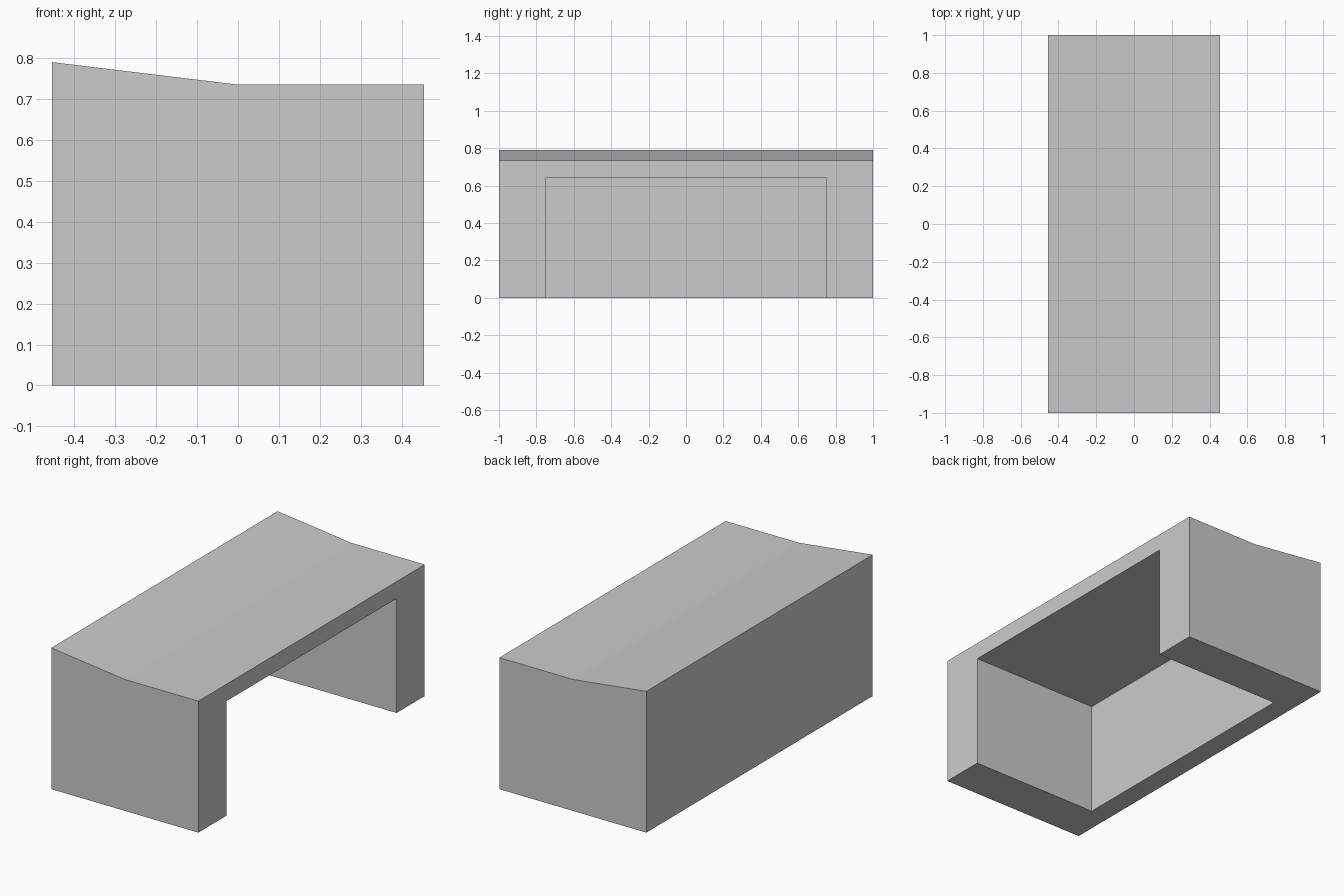
import bpy, bmesh

if "Cube" in bpy.data.objects:
    bpy.data.objects.remove(bpy.data.objects["Cube"])

HALF_X, HALF_Y = 0.455, 1.0


def extrude_profile(name, profile, half_y):
    """Extrude an (x, z) profile along y, centred on y = 0."""
    bm = bmesh.new()
    face = bm.faces.new([bm.verts.new((x, -half_y, z)) for x, z in profile])
    ext = bmesh.ops.extrude_face_region(bm, geom=[face])
    moved = [v for v in ext["geom"] if isinstance(v, bmesh.types.BMVert)]
    bmesh.ops.translate(bm, vec=(0, 2 * half_y, 0), verts=moved)
    bmesh.ops.recalc_face_normals(bm, faces=bm.faces)
    mesh = bpy.data.meshes.new(name)
    bm.to_mesh(mesh)
    bm.free()
    obj = bpy.data.objects.new(name, mesh)
    bpy.context.collection.objects.link(obj)
    return obj


# Desk body: flat half, then a top that rises towards the closed side
desk = extrude_profile("desk_body", [
    (-HALF_X, 0), (HALF_X, 0), (HALF_X, 0.735), (0, 0.735), (-HALF_X, 0.79),
], HALF_Y)

# Knee space: open at the bottom and on the +x side, leaving a panel at -x
cutter = extrude_profile("knee_space_cutter", [
    (-0.338, -0.1), (HALF_X + 0.1, -0.1), (HALF_X + 0.1, 0.64), (-0.338, 0.64),
], 0.752)
cutter.hide_render = True

cut = desk.modifiers.new("knee_space", "BOOLEAN")
cut.operation = "DIFFERENCE"
cut.solver = "EXACT"
cut.object = cutter

# Apply the cut and drop the helper
bpy.context.view_layer.objects.active = desk
bpy.ops.object.modifier_apply(modifier=cut.name)
bpy.data.objects.remove(cutter)
